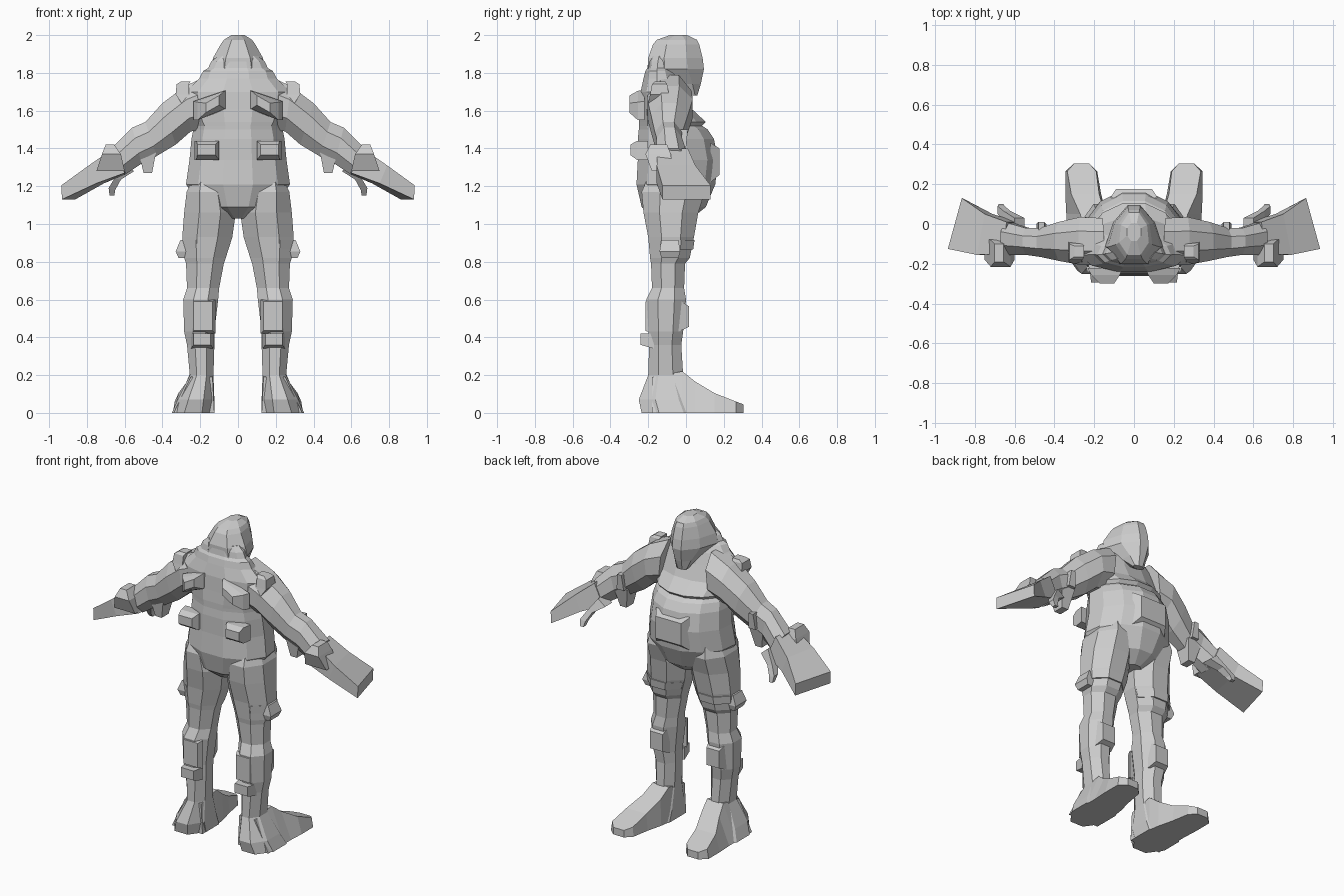
import bpy, bmesh, math
from mathutils import Vector

mat = bpy.data.materials.new("plain grey")
mat.diffuse_color = (0.6, 0.6, 0.6, 1)


def loft(name, rings, n=8, mirror=True):
    """Skin n-sided rings; each ring = (centre, half axis u, half axis v, taper of u along v)."""
    bm = bmesh.new()
    k = 1 / math.cos(math.pi / n)
    loops = []
    for c, u, v, t in rings:
        c, u, v = Vector(c), Vector(u), Vector(v)
        loop = []
        for i in range(n):
            a = 2 * math.pi * (i + 0.5) / n
            s = math.sin(a) * k
            loop.append(bm.verts.new(c + u * math.cos(a) * k * (1 - t * s) + v * s))
        loops.append(loop)
    for a, b in zip(loops, loops[1:]):
        for i in range(n):
            j = (i + 1) % n
            bm.faces.new((a[i], a[j], b[j], b[i]))
    bm.faces.new(loops[0][::-1])
    bm.faces.new(loops[-1])
    bmesh.ops.recalc_face_normals(bm, faces=bm.faces)
    me = bpy.data.meshes.new(name)
    bm.to_mesh(me)
    bm.free()
    me.materials.append(mat)
    ob = bpy.data.objects.new(name, me)
    bpy.context.collection.objects.link(ob)
    if mirror:
        ob.modifiers.new("mirror", 'MIRROR')
    return ob


def level(z, x0, x1, y0, y1, t=0):
    """Horizontal ring at height z."""
    return (((x0 + x1) / 2, (y0 + y1) / 2, z), ((x1 - x0) / 2, 0, 0), (0, (y1 - y0) / 2, 0), t)


def limb(xt, zt, xb, zb, y0, y1, skew=0):
    """Arm ring from its top point to its bottom point; skew leans it in x along y."""
    return (((xt + xb) / 2, (y0 + y1) / 2, (zt + zb) / 2), (skew, (y1 - y0) / 2, 0),
            ((xt - xb) / 2, 0, (zt - zb) / 2), 0)


def slab(y, x0, x1, z0, z1, slope=0):
    """Upright ring at depth y."""
    return (((x0 + x1) / 2, y, (z0 + z1) / 2), ((x1 - x0) / 2, 0, slope), (0, 0, (z1 - z0) / 2), 0)


def trapezoid(y, a0, a1, b0, b1, h):
    """Upright ring on the ground, from a0..a1 wide at the bottom to b0..b1 at the top."""
    wa, wb, ca, cb = (a1 - a0) / 2, (b1 - b0) / 2, (a0 + a1) / 2, (b0 + b1) / 2
    w = (wa + wb) / 2
    return (((ca + cb) / 2, y, h / 2), (w, 0, 0), ((cb - ca) / 2, 0, h / 2), (wa - w) / w)


# Torso with big belly and stepped collar
loft("torso", [level(z, -w, w, a, b, t) for z, w, a, b, t in (
    (1.03, .07, -.16, .03, 0), (1.09, .19, -.235, .105, .1), (1.21, .268, -.262, .155, .1),
    (1.34, .25, -.255, .17, .1), (1.45, .24, -.255, .148, .1), (1.50, .23, -.25, .115, .1),
    (1.52, .225, -.25, .085, .1), (1.54, .235, -.25, .105, .12), (1.61, .26, -.245, .03, .1),
    (1.70, .27, -.24, -.01, .1), (1.77, .20, -.225, -.03, .1), (1.81, .175, -.215, -.05, .2),
    (1.825, .15, -.205, -.06, .2), (1.86, .135, -.20, -.06, .2), (1.89, .10, -.19, -.06, .2))],
     12, False)
loft("belly_plate", [slab(.13, -.12, .12, 1.22, 1.43), slab(.177, -.09, .09, 1.26, 1.40)], 4, False)

# Hooded head with a narrow beak-like face
loft("head", [level(z, -w, w, a, b, t) for z, w, a, b, t in (
    (1.68, .035, .02, .06, 0), (1.74, .065, -.07, .078, .2), (1.82, .125, -.20, .095, .4),
    (1.88, .115, -.20, .088, .35), (1.95, .085, -.175, .07, .2), (1.975, .07, -.155, .058, .15),
    (2.0, .035, -.085, .005, 0))], 8, False)

# Legs running down into the heels
loft("leg", [level(*r) for r in (
    (1.25, .09, .235, -.20, .08), (1.17, .04, .272, -.235, .10), (1.06, .012, .285, -.225, .065),
    (.93, .03, .295, -.20, .042), (.82, .065, .285, -.19, .02), (.79, .075, .275, -.185, -.005),
    (.66, .10, .27, -.18, -.01), (.60, .105, .29, -.21, .0), (.43, .125, .285, -.20, -.015),
    (.36, .125, .27, -.195, -.025), (.20, .13, .255, -.20, -.015), (.07, .125, .32, -.25, .05),
    (.0, .125, .35, -.235, .08))])
loft("thigh_band", [level(.865, .055, .293, -.192, .038), level(.915, .038, .297, -.198, .045)])

# Feet
loft("foot", [trapezoid(*r) for r in (
    (-.18, .125, .34, .135, .25, .19), (-.02, .13, .34, .135, .25, .22),
    (.05, .14, .34, .145, .27, .165), (.15, .165, .345, .175, .315, .105),
    (.265, .185, .345, .19, .335, .06), (.305, .225, .30, .225, .30, .045))], 4)

# Arms and open hands
loft("arm", [limb(*r) for r in (
    (.15, 1.79, .18, 1.50, -.205, .03), (.28, 1.73, .25, 1.49, -.205, .035),
    (.40, 1.64, .33, 1.42, -.185, .01), (.49, 1.54, .43, 1.36, -.165, -.02),
    (.56, 1.51, .51, 1.32, -.155, -.02), (.67, 1.40, .60, 1.26, -.155, .01))])
loft("hand", [limb(.65, 1.40, .59, 1.27, -.15, .01, -.01), limb(.77, 1.31, .73, 1.215, -.155, .05, -.02),
              limb(.90, 1.205, .897, 1.13, -.125, .13, -.035)], 4)
loft("thumb", [limb(.60, 1.32, .55, 1.28, -.04, .03), limb(.655, 1.24, .62, 1.235, .01, .065),
               limb(.685, 1.19, .65, 1.18, .05, .09), limb(.68, 1.15, .655, 1.15, .075, .10)], 4)

# Arm gear: elbow box, wrist pod, shoulder pad
loft("elbow_pad", [level(1.27, .455, .50, -.12, -.05), level(1.40, .43, .53, -.14, -.02)], 4)
loft("elbow_knob", [level(1.40, .44, .49, -.06, .0), level(1.50, .45, .48, -.05, .01)], 4)
loft("wrist_pod", [level(1.28, .60, .75, -.18, -.07), level(1.37, .62, .72, -.215, -.08),
                   level(1.42, .655, .70, -.19, -.10)], 4)
loft("shoulder_pad", [level(1.64, .22, .30, -.20, -.08), level(1.685, .26, .33, -.19, -.09),
                      level(1.74, .26, .325, -.18, -.10), level(1.755, .25, .30, -.165, -.11)], 4)

# Pouches on the back
loft("upper_pouch", [slab(-.22, .06, .235, 1.58, 1.68, -.03), slab(-.255, .07, .215, 1.58, 1.675, -.03),
                     slab(-.30, .10, .17, 1.61, 1.66, -.02)], 4)
loft("lower_pouch", [slab(-.20, .10, .23, 1.34, 1.44), slab(-.26, .10, .22, 1.34, 1.44),
                     slab(-.295, .12, .215, 1.365, 1.42)], 4)

# Leg gear: thigh pod, knee pad, calf plate, calf box
loft("thigh_pod", [level(.82, .26, .315, -.13, -.04), level(.855, .26, .33, -.14, -.03),
                   level(.915, .26, .305, -.13, -.04)], 4)
loft("knee_pad", [slab(-.04, .14, .26, .43, .60), slab(.015, .155, .245, .455, .565)], 4)
loft("calf_plate", [slab(-.18, .12, .245, .42, .60), slab(-.215, .135, .235, .435, .59)], 4)
loft("calf_box", [slab(-.17, .13, .25, .34, .42), slab(-.24, .145, .235, .36, .42)], 4)
